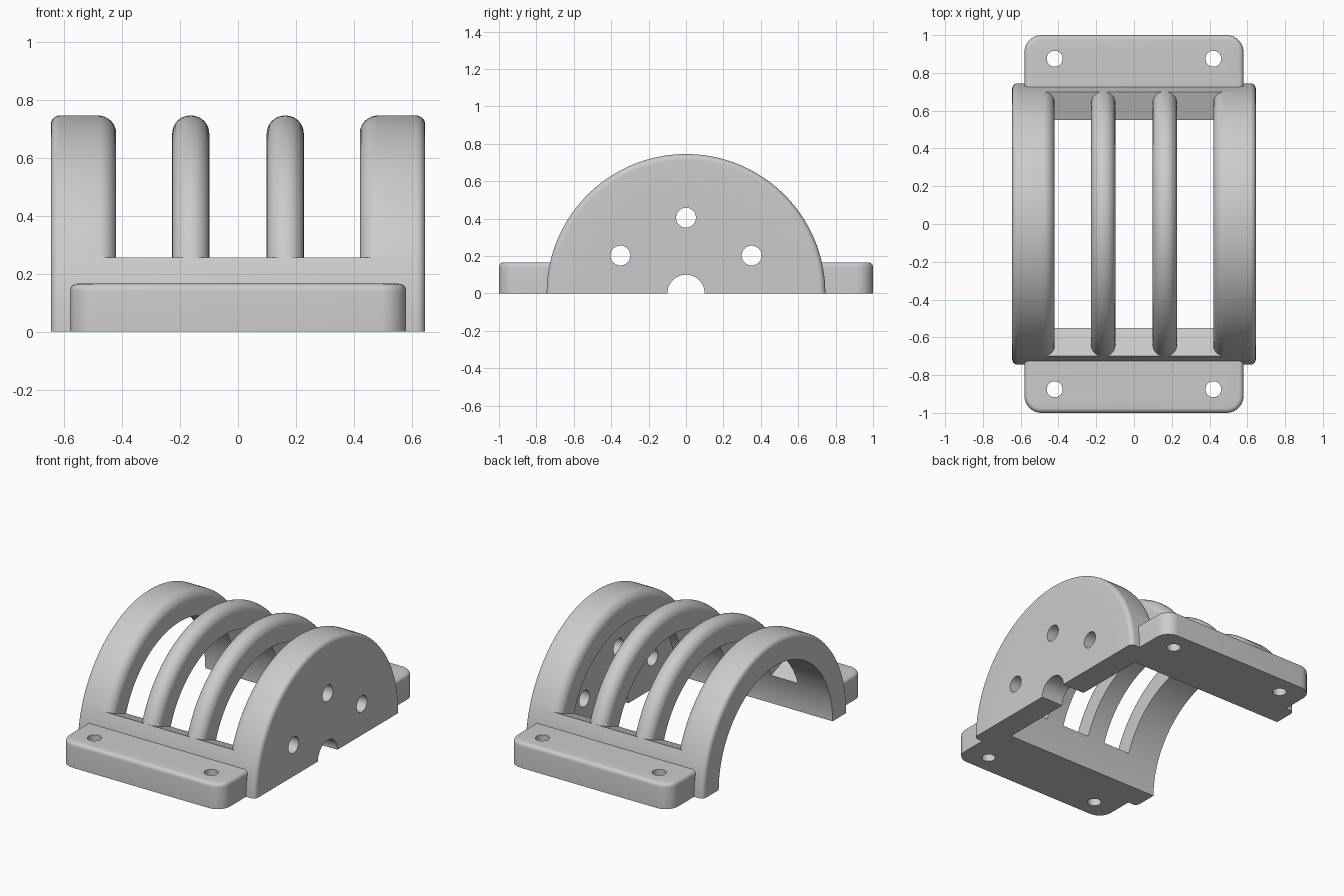
import bpy, bmesh
from math import sin, cos, pi, radians
from mathutils import Vector

if "Cube" in bpy.data.objects:
    bpy.data.objects.remove(bpy.data.objects["Cube"])

grey = bpy.data.materials.new("light grey")
grey.use_nodes = True
grey.diffuse_color = (0.6, 0.6, 0.6, 1)
grey.node_tree.nodes["Principled BSDF"].inputs["Base Color"].default_value = (0.6, 0.6, 0.6, 1)

R_OUT, R_IN, HALF = 0.745, 0.585, 0.645   # shell radii and half length
LEDGE = 20                                # angle where the slots begin
STEP = 2.5                                # degrees per arc segment


def make_object(name, bm):
    bmesh.ops.recalc_face_normals(bm, faces=bm.faces[:])
    mesh = bpy.data.meshes.new(name)
    bm.to_mesh(mesh)
    bm.free()
    obj = bpy.data.objects.new(name, mesh)
    bpy.context.collection.objects.link(obj)
    mesh.materials.append(grey)
    return obj


def select(obj):
    bpy.ops.object.select_all(action='DESELECT')
    obj.select_set(True)
    bpy.context.view_layer.objects.active = obj


def smooth(obj):
    select(obj)
    bpy.ops.object.shade_smooth_by_angle(angle=radians(30))


def profile(x0, x1, f0, f1, n=8):
    """Wall section in (x, radius), outer corners rounded by f0 and f1."""
    pts = [(x0, R_IN)]
    for k in range(n + 1):
        a = pi / 2 * k / n
        pts.append((x0 + f0 * (1 - cos(a)), R_OUT - f0 * (1 - sin(a))))
    for k in range(n + 1):
        a = pi / 2 * k / n
        pts.append((x1 - f1 * (1 - sin(a)), R_OUT - f1 * (1 - cos(a))))
    return pts + [(x1, R_IN)]


def sweep(name, pts, start, end):
    """Sweep a wall section around the x axis between two angles."""
    bm = bmesh.new()
    steps = round((end - start) / STEP)
    rings = []
    for i in range(steps + 1):
        a = radians(start + i * STEP)
        rings.append([bm.verts.new((x, r * cos(a), r * sin(a))) for x, r in pts])
    n = len(pts)
    for a, b in zip(rings, rings[1:]):
        for j in range(n):
            k = (j + 1) % n
            bm.faces.new((a[j], a[k], b[k], b[j]))
    bm.faces.new(rings[0])
    bm.faces.new(rings[-1])
    smooth(make_object(name, bm))


def drill(obj, centre, radius, rotation):
    """Cut a round through hole."""
    bpy.ops.mesh.primitive_cylinder_add(vertices=48, radius=radius, depth=0.8,
                                        location=centre, rotation=rotation)
    cutter = bpy.context.object
    cutter.hide_render = True
    mod = obj.modifiers.new("hole", 'BOOLEAN')
    mod.operation, mod.solver, mod.object = 'DIFFERENCE', 'EXACT', cutter
    select(obj)
    bpy.ops.object.modifier_apply(modifier=mod.name)
    bpy.data.objects.remove(cutter)


# Lower shell walls, full length
low = profile(-HALF, HALF, 0.03, 0.03)
sweep("back_lower_wall", low, 0, LEDGE)
sweep("front_lower_wall", low, 180 - LEDGE, 180)

# Arches over the slots
arches = {
    "open_end_arch": (-HALF, -0.42, 0.03, 0.062),
    "right_rib": (-0.227, -0.099, 0.062, 0.062),
    "left_rib": (0.099, 0.227, 0.062, 0.062),
    "closed_end_arch": (0.42, HALF, 0.062, 0.03),
}
for name, spec in arches.items():
    sweep(name, profile(*spec), LEDGE, 180 - LEDGE)

# End plate closing the left end, with shaft notch and three holes
bm = bmesh.new()
count = round(180 / STEP)
arc = [radians(i * STEP) for i in range(count + 1)]
face = bm.faces.new([bm.verts.new((HALF, R_IN * cos(a), R_IN * sin(a))) for a in arc])
out = bmesh.ops.extrude_face_region(bm, geom=[face], use_keep_orig=True)
moved = [v for v in out["geom"] if isinstance(v, bmesh.types.BMVert)]
bmesh.ops.translate(bm, verts=moved, vec=(-0.16, 0, 0))
plate = make_object("end_plate", bm)
along_x = (0, pi / 2, 0)
drill(plate, (HALF, 0, 0), 0.1, along_x)
for angle in (30, 90, 150):
    a = radians(angle)
    drill(plate, (HALF, 0.405 * cos(a), 0.405 * sin(a)), 0.053, along_x)
smooth(plate)

# Mounting flanges with rounded corners and two screw holes each
for name, side in (("front_flange", -1), ("back_flange", 1)):
    bm = bmesh.new()
    bmesh.ops.create_cube(bm, size=1)
    bmesh.ops.scale(bm, vec=(1.16, 0.34, 0.165), verts=bm.verts)
    bmesh.ops.translate(bm, vec=(0, side * 0.83, 0.0825), verts=bm.verts)
    corners = [e for e in bm.edges
               if abs((e.verts[0].co - e.verts[1].co).normalized().z) > 0.9
               and side * e.verts[0].co.y > 0.9]
    bmesh.ops.bevel(bm, geom=corners, offset=0.09, segments=10, profile=0.5,
                    affect='EDGES')
    rim = [e for e in bm.edges if all(v.co.z > 0.16 for v in e.verts)
           and any(side * v.co.y > 0.7 for v in e.verts)]
    bmesh.ops.bevel(bm, geom=rim, offset=0.025, segments=5, profile=0.5,
                    affect='EDGES')
    flange = make_object(name, bm)
    for x in (-0.42, 0.42):
        drill(flange, (x, side * 0.875, 0.08), 0.042, (0, 0, 0))
    smooth(flange)
